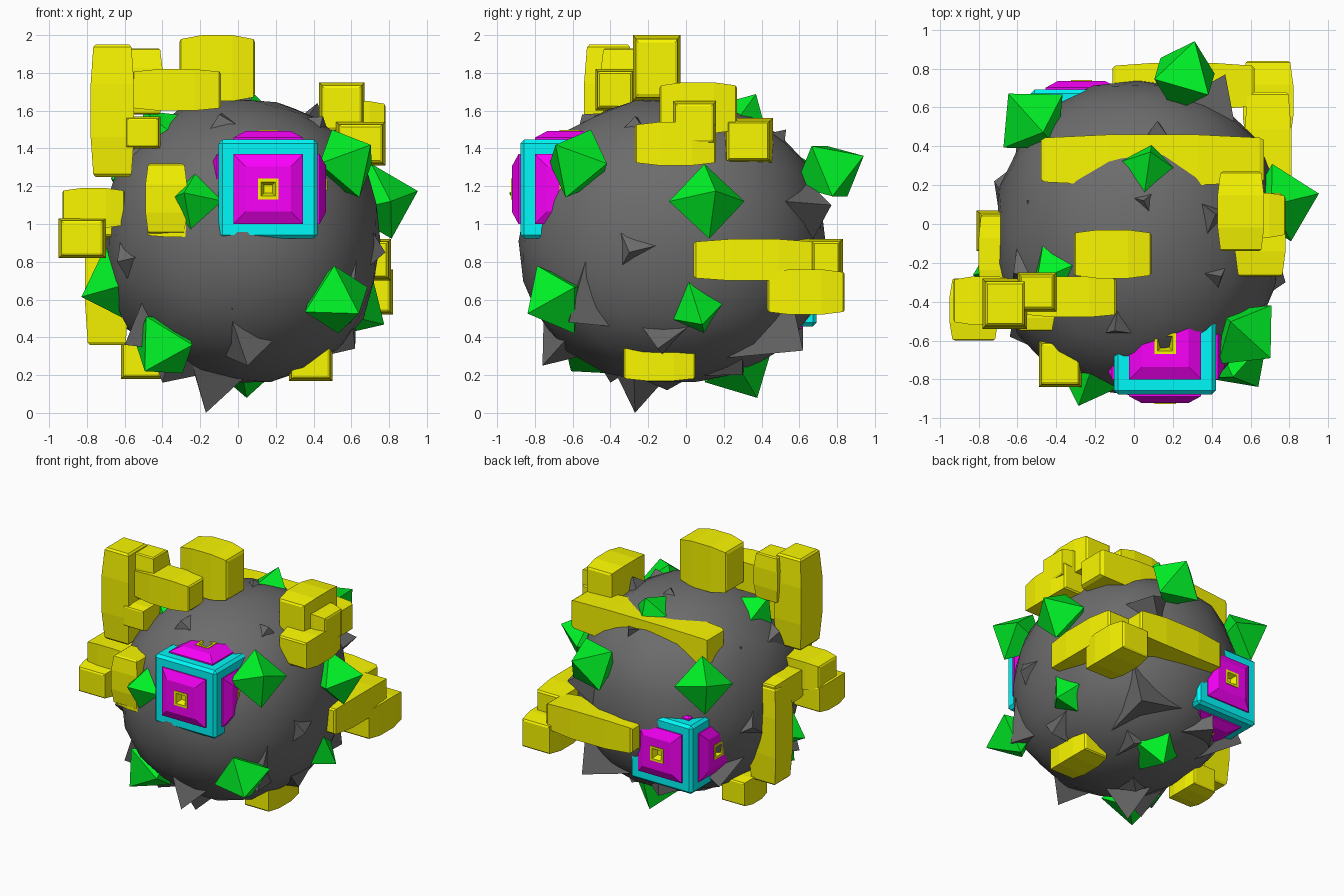
import bpy, bmesh, random
from math import radians
from mathutils import Vector, Matrix

if "Cube" in bpy.data.objects:
    bpy.data.objects.remove(bpy.data.objects["Cube"])

random.seed(4)
C = Vector((0.02, -0.07, 0.91))


def material(name, col):
    m = bpy.data.materials.new(name)
    m.diffuse_color = (*col, 1)
    m.use_nodes = True
    m.node_tree.nodes["Principled BSDF"].inputs["Base Color"].default_value = m.diffuse_color
    return m


YELLOW = material("yellow", (0.95, 0.93, 0.0))
GREEN = material("green", (0.0, 0.9, 0.02))
CYAN = material("cyan", (0.0, 0.95, 0.95))
MAGENTA = material("magenta", (0.95, 0.0, 0.95))
GREY = material("rock_grey", (0.15, 0.15, 0.15))


def finish(name, bm, mat):
    bmesh.ops.recalc_face_normals(bm, faces=bm.faces)
    me = bpy.data.meshes.new(name)
    bm.to_mesh(me)
    bm.free()
    me.materials.append(mat)
    ob = bpy.data.objects.new(name, me)
    bpy.context.collection.objects.link(ob)
    return ob


def loft(bm, rings, cap_start=True, cap_end=True):
    """Skin a list of equal rings of points."""
    vs = [[bm.verts.new(p) for p in r] for r in rings]
    n = len(vs[0])
    for a, b in zip(vs, vs[1:]):
        for i in range(n):
            bm.faces.new((a[i], a[(i + 1) % n], b[(i + 1) % n], b[i]))
    if cap_start:
        bm.faces.new(vs[0])
    if cap_end:
        bm.faces.new(vs[-1])


def square(h, z):
    return [(-h, -h, z), (h, -h, z), (h, h, z), (-h, h, z)]


def crystal_block(name, x0, x1, y0, y1, z0, z1):
    """Box that swells in the middle along its longest side, with bevelled ends."""
    lo, hi = Vector((x0, y0, z0)), Vector((x1, y1, z1))
    mid, half = (lo + hi) / 2, (hi - lo) / 2
    k = max(range(3), key=lambda i: half[i])
    a, b = [i for i in range(3) if i != k]
    rings = []
    for t, s in ((-1, .78), (-.96, .88), (-.4, 1), (.4, 1), (.96, .88), (1, .78)):
        ring = []
        for u, v in ((-1, -1), (1, -1), (1, 1), (-1, 1)):
            p = mid.copy()
            p[k] += t * half[k]
            p[a] += u * s * half[a]
            p[b] += v * s * half[b]
            ring.append(p)
        rings.append(ring)
    bm = bmesh.new()
    loft(bm, rings)
    finish(name, bm, YELLOW)


# rock core: slightly boxy rough ball
bm = bmesh.new()
bmesh.ops.create_icosphere(bm, subdivisions=3, radius=1)
for v in bm.verts:
    d = v.co.normalized()
    d /= sum(abs(c) ** 2.2 for c in d) ** (1 / 2.2)
    d *= random.uniform(0.985, 1.012)
    v.co = C + Vector((d.x * 0.735, d.y * 0.815, d.z * 0.755))
core = finish("rock_core", bm, GREY)
bpy.context.view_layer.objects.active = core
core.select_set(True)
bpy.ops.object.shade_smooth_by_angle(angle=0.5)

# jagged shards: broad three-sided chunks breaking out of the rock (tip, width)
tips = [(-.17, -.27, 0, .28), (-.60, -.52, .36, .34), (.05, -.76, .25, .3), (-.03, -.80, .55, .2),
        (-.40, -.40, .16, .34), (-.64, -.58, .80, .34), (-.62, -.25, 1.38, .38), (.45, -.27, 1.57, .26),
        (.12, .53, 1.50, .22), (-.55, .12, 1.38, .26), (.45, .62, .33, .42), (-.20, .62, .34, .40),
        (.47, .77, 1.10, .34), (.62, -.15, .34, .34), (.78, -.30, .85, .3), (.05, .12, 1.68, .24),
        (.42, .05, 1.64, .24), (-.72, .22, .85, .38), (-.60, .45, .45, .38), (.60, -.62, .48, .36),
        (-.10, -.10, .12, .36), (-.1, -.55, 1.58, .36), (.25, .30, .20, .36)]
for i, (*t, w) in enumerate(tips):
    t = Vector(t)
    out = (t - C).normalized()
    side = out.orthogonal().normalized()
    side.rotate(Matrix.Rotation(random.uniform(0, 6.28), 3, out))
    foot = C + out * 0.62 + side * 0.06
    bm = bmesh.new()
    apex = bm.verts.new(t)
    base = []
    for ang in (0, 2.1, 4.2):
        base.append(bm.verts.new(foot + Matrix.Rotation(ang, 3, out) @ side * w))
    for j in range(3):
        bm.faces.new((apex, base[j], base[(j + 1) % 3]))
    bm.faces.new(base)
    finish(f"rock_shard_{i}", bm, GREY)

# yellow blocks
blocks = {
    "top_block": (-.31, .09, -.28, -.03, 1.65, 2.0),
    "tower_block": (-.78, -.55, -.54, -.28, 1.25, 1.95),
    "tower_side_block": (-.60, -.40, -.45, -.25, 1.58, 1.93),
    "tower_bar": (-.56, -.09, -.48, -.27, 1.60, 1.82),
    "tower_small_block": (-.60, -.41, -.55, -.33, 1.40, 1.57),
    "left_outer_block": (-.95, -.70, -.60, -.28, .82, 1.03),
    "left_upper_block": (-.93, -.60, -.52, -.27, .98, 1.19),
    "front_tall_block": (-.49, -.27, -.84, -.60, .95, 1.32),
    "front_low_block": (-.48, -.09, -.82, -.60, .93, 1.08),
    "left_column": (-.81, -.58, -.14, .07, .36, 1.10),
    "left_shelf": (-.80, -.60, -.36, .05, .92, 1.13),
    "lower_left_block": (-.62, -.40, -.12, .16, .18, .38),
    "lower_right_block": (.27, .50, -.33, .05, .17, .36),
    "right_top_block": (.43, .67, -.14, .27, 1.48, 1.75),
    "right_end_block": (.50, .78, -.07, .16, 1.42, 1.65),
    "right_shelf": (.52, .78, -.27, .16, 1.31, 1.54),
    "rear_top_bar": (-.48, .67, .20, .46, 1.32, 1.56),
    "rear_right_bar": (.57, .81, .04, .68, .70, .92),
    "rear_low_block": (.56, .82, .43, .84, .52, .76),
    "rear_bar": (-.11, .62, .59, .83, .70, .92),
}
for name, b in blocks.items():
    crystal_block(name, *b)

# green octahedra pointing outwards (position, roll)
gems = [(.76, .11, 1.12, 0), (.57, -.57, 1.32, 0), (-.22, -.75, 1.11, 0), (.52, -.69, .60, 20),
        (-.39, -.50, .36, 0), (-.64, -.22, .68, 0), (.60, .05, .57, 20), (.26, .76, 1.28, 45),
        (.04, .28, .26, 0), (-.52, .53, 1.24, 0), (.07, .27, 1.51, 0), (-.38, -.24, 1.44, 0)]
for i, (*g, roll) in enumerate(gems):
    bm = bmesh.new()
    r = 0.205
    eq = [bm.verts.new(p) for p in ((r, 0, 0), (0, r, 0), (-r, 0, 0), (0, -r, 0))]
    for z in (-r, r):
        tip = bm.verts.new((0, 0, z))
        for j in range(4):
            bm.faces.new((eq[j], eq[(j + 1) % 4], tip))
    q = (Vector(g) - C).to_track_quat('Z', 'Y').to_matrix().to_4x4()
    bm.transform(Matrix.Translation(g) @ q @ Matrix.Rotation(radians(roll), 4, 'Z'))
    finish(f"green_gem_{i}", bm, GREEN)

# cyan cubes with a magenta panel and yellow socket on each face
H = 0.262
for name, pos in (("front_cube", (.16, -.615, 1.185)), ("rear_cube", (-.27, .43, .72))):
    bm = bmesh.new()
    bmesh.ops.create_cube(bm, size=2 * H)
    bmesh.ops.bevel(bm, geom=bm.edges[:], offset=.02, segments=1, affect='EDGES')
    bm.transform(Matrix.Translation(pos))
    finish(name, bm, CYAN)
    for k, d in enumerate(((1, 0, 0), (-1, 0, 0), (0, 1, 0), (0, -1, 0), (0, 0, 1), (0, 0, -1))):
        m = Matrix.Translation(pos) @ Vector(d).to_track_quat('Z', 'Y').to_matrix().to_4x4()
        bm = bmesh.new()
        loft(bm, [square(.185, H - .01), square(.185, H + .01), square(.12, H + .045),
                  square(.05, H + .045)], True, False)
        bm.transform(m)
        finish(f"{name}_panel_{k}", bm, MAGENTA)
        bm = bmesh.new()
        loft(bm, [square(.055, H + .01), square(.055, H + .05), square(.038, H + .05),
                  square(.022, H + .005)], False, True)
        bm.transform(m)
        finish(f"{name}_socket_{k}", bm, YELLOW)
